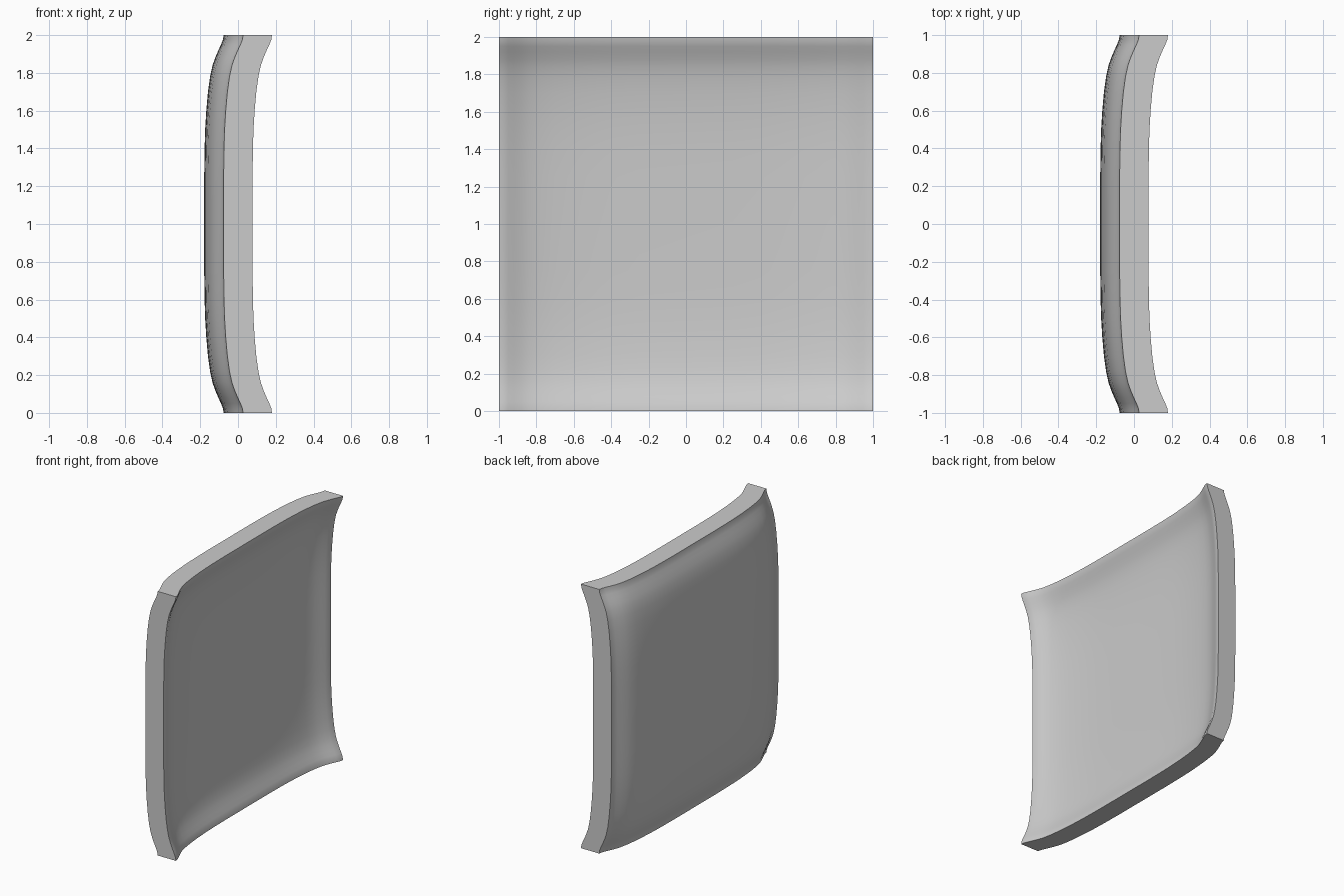
import bpy
import bmesh
from mathutils import Vector

cube = bpy.data.objects.get("Cube")
if cube:
    bpy.data.objects.remove(cube)

mat = bpy.data.materials.new("light_grey")
mat.use_nodes = True
GREY = (0.6, 0.6, 0.6, 1)
mat.diffuse_color = GREY
mat.node_tree.nodes["Principled BSDF"].inputs["Base Color"].default_value = GREY

THICK = 0.153
CENTRE_X = -0.179

# Half of the rim curve: distance from the centre, rise towards +x
HALF = [(0.0, 0.0), (0.25, 0.0), (0.4, 0.002), (0.5, 0.005), (0.6, 0.011),
        (0.7, 0.02), (0.78, 0.031), (0.84, 0.044), (0.88, 0.058),
        (0.92, 0.075), (0.95, 0.089), (0.975, 0.099), (1.0, 0.103)]
curve = [(-t, h) for t, h in reversed(HALF[1:])] + HALF

# Dished sheet: the same curve bends it both ways
bm = bmesh.new()
grid = [[bm.verts.new((CENTRE_X + hy + hz, y, z + 1)) for y, hy in curve]
        for z, hz in curve]
for low, high in zip(grid, grid[1:]):
    for i in range(len(curve) - 1):
        bm.faces.new((low[i], high[i], high[i + 1], low[i + 1]))

# Thicken straight along x, keeping the outer sheet as the far side
result = bmesh.ops.extrude_face_region(bm, geom=bm.faces[:], use_keep_orig=True)
moved = [g for g in result["geom"] if isinstance(g, bmesh.types.BMVert)]
bmesh.ops.translate(bm, verts=moved, vec=Vector((THICK, 0, 0)))
bmesh.ops.recalc_face_normals(bm, faces=bm.faces[:])

mesh = bpy.data.meshes.new("curved_panel")
bm.to_mesh(mesh)
bm.free()
mesh.materials.append(mat)
panel = bpy.data.objects.new("curved_panel", mesh)
bpy.context.collection.objects.link(panel)

# Smooth the dish, keep the rim edges sharp
bpy.context.view_layer.objects.active = panel
panel.select_set(True)
bpy.ops.object.shade_smooth_by_angle(angle=0.6)
